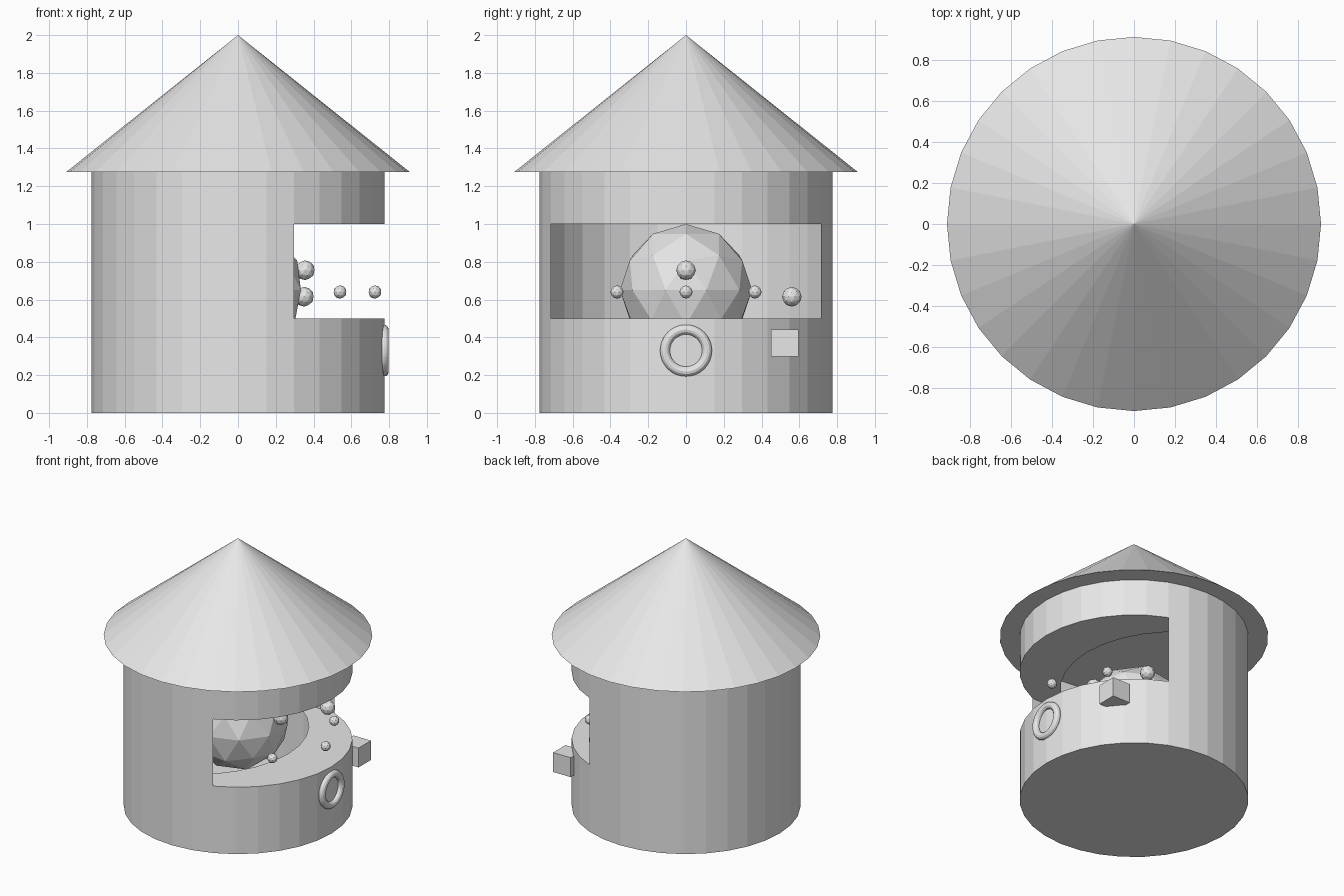
import bpy, bmesh, math
from mathutils import Matrix

if "Cube" in bpy.data.objects:
    bpy.data.objects.remove(bpy.data.objects["Cube"])

SIDES, RADIUS, DEPTH = 32, 0.775, 0.36
HEIGHTS = (0.0, 0.5, 1.0, 1.275)
HALF = 6  # window spans 6 panels each side of +x

grey = bpy.data.materials.new("plain_grey")
grey.diffuse_color = (0.8, 0.8, 0.8, 1)
grey.use_nodes = True
grey.node_tree.nodes["Principled BSDF"].inputs["Base Color"].default_value = grey.diffuse_color


def finish(bm, name):
    me = bpy.data.meshes.new(name)
    bm.to_mesh(me)
    bm.free()
    me.materials.append(grey)
    ob = bpy.data.objects.new(name, me)
    bpy.context.collection.objects.link(ob)
    return ob


def ball(name, x, y, z, r):
    bm = bmesh.new()
    bmesh.ops.create_icosphere(bm, subdivisions=2, radius=r,
                               matrix=Matrix.Translation((x, y, z)))
    finish(bm, name)


# Round hut wall: thin shell with a wide serving window facing +x
bm = bmesh.new()
rings = [[bm.verts.new((RADIUS * math.cos(2 * math.pi * k / SIDES),
                        RADIUS * math.sin(2 * math.pi * k / SIDES), z))
          for k in range(SIDES)] for z in HEIGHTS]
for i in range(3):
    for k in range(SIDES):
        if i == 1 and (k < HALF or k >= SIDES - HALF):
            continue
        n = (k + 1) % SIDES
        bm.faces.new((rings[i][k], rings[i][n], rings[i + 1][n], rings[i + 1][k]))
bm.faces.new(rings[0][::-1])

# Window border pushed straight back: counter, lintel and side reveals
steps = [k % SIDES for k in range(-HALF, HALF + 1)]
low = [rings[1][k] for k in steps]
high = [rings[2][k] for k in steps]
low_in = [bm.verts.new((v.co.x - DEPTH, v.co.y, v.co.z)) for v in low]
high_in = [bm.verts.new((v.co.x - DEPTH, v.co.y, v.co.z)) for v in high]
for a in range(len(steps) - 1):
    b = a + 1
    bm.faces.new((low[a], low[b], low_in[b], low_in[a]))
    bm.faces.new((high[b], high[a], high_in[a], high_in[b]))
bm.faces.new((low[0], low_in[0], high_in[0], high[0]))
bm.faces.new((low_in[-1], low[-1], high[-1], high_in[-1]))
finish(bm, "hut_wall")

# Conical roof
bm = bmesh.new()
bmesh.ops.create_cone(bm, cap_ends=True, segments=SIDES, radius1=0.91, radius2=0,
                      depth=0.725, matrix=Matrix.Translation((0, 0, 1.6375)))
bmesh.ops.remove_doubles(bm, verts=bm.verts, dist=1e-5)
finish(bm, "roof")

# Large ball inside, with a small one on its front
ball("large_ball", 0, 0, 0.65, 0.35)
ball("front_ball", 0.355, 0, 0.755, 0.052)
ball("side_ball", 0.35, 0.56, 0.615, 0.052)

# Three little balls above the counter
for i, (x, y) in enumerate(((0.54, -0.365), (0.725, 0), (0.54, 0.365))):
    ball(f"counter_ball_{i + 1}", x, y, 0.64, 0.035)

# Box on the outer wall
bm = bmesh.new()
bmesh.ops.create_cube(bm, size=0.145, matrix=Matrix.Translation((0.61, 0.522, 0.37)))
finish(bm, "wall_box")

# Ring on the outer wall
bpy.ops.mesh.primitive_torus_add(major_radius=0.111, minor_radius=0.026,
                                 major_segments=48, minor_segments=12,
                                 location=(0.772, 0, 0.33),
                                 rotation=(0, math.pi / 2, 0))
ring = bpy.context.object
ring.name = "wall_ring"
ring.data.materials.append(grey)
